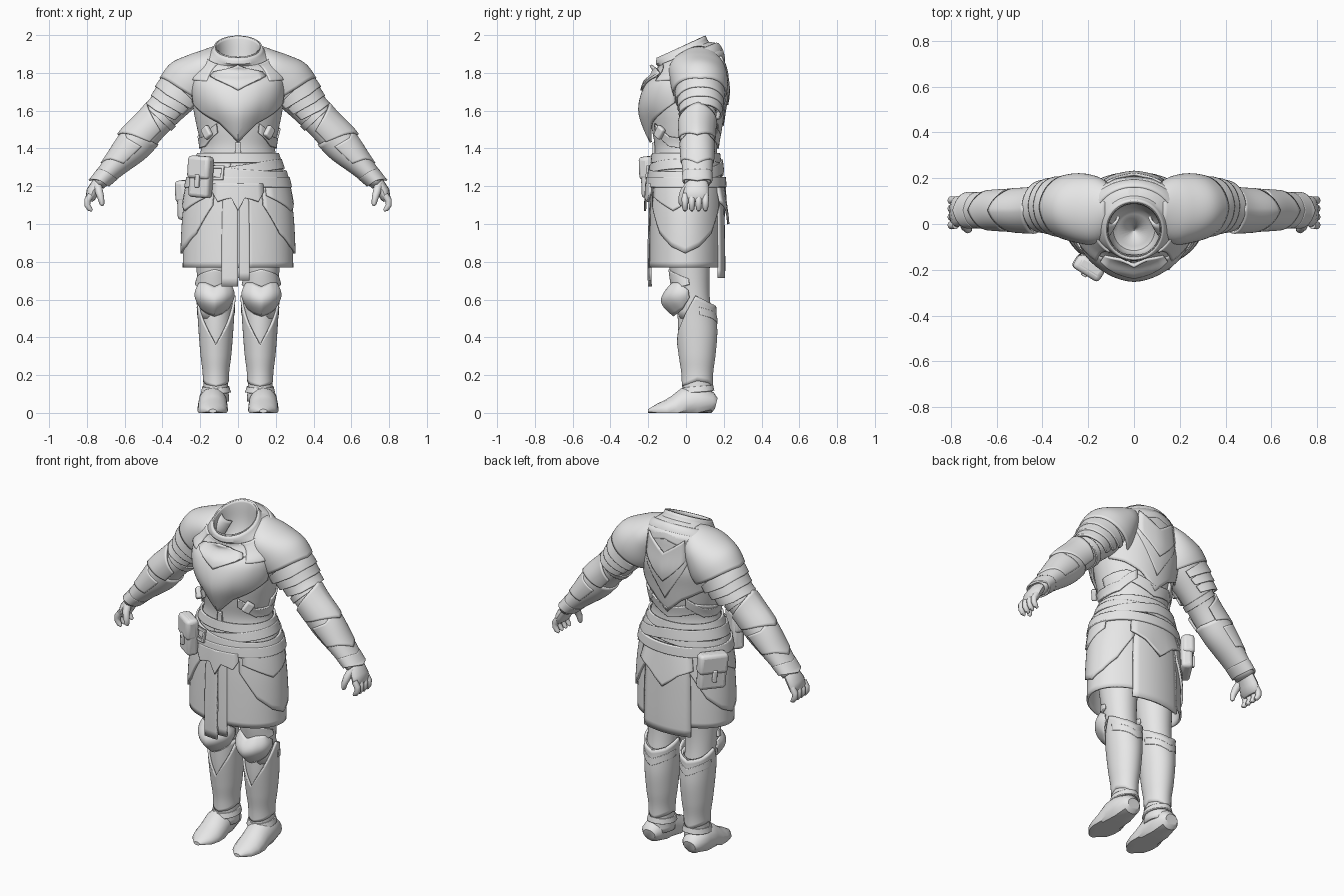
import bpy, bmesh, math
from mathutils import Matrix, Vector

cube = bpy.data.objects.get("Cube")
if cube:
    bpy.data.objects.remove(cube)

steel = bpy.data.materials.new("light_grey")
steel.use_nodes = True
GREY = (0.8, 0.8, 0.8, 1)
steel.diffuse_color = GREY
steel.node_tree.nodes["Principled BSDF"].inputs["Base Color"].default_value = GREY
parts = []


def finish(name, bm, mirror=False, thick=0, bevel=0):
    """Turn a bmesh into an object with its modifiers."""
    mesh = bpy.data.meshes.new(name)
    bm.to_mesh(mesh)
    bm.free()
    ob = bpy.data.objects.new(name, mesh)
    bpy.context.collection.objects.link(ob)
    mesh.materials.append(steel)
    if bevel:
        mod = ob.modifiers.new("bevel", "BEVEL")
        mod.width, mod.segments = bevel, 3
    if thick:
        ob.modifiers.new("thickness", "SOLIDIFY").thickness = thick
    if mirror:
        ob.modifiers.new("mirror", "MIRROR")
    parts.append(ob)
    return ob


def column(cx, *rows):
    """Body of ellipse rings: height, x radius, y radius, y centre, tilt."""
    return [(z, Vector((cx, cy, rx, ry, tilt)))
            for z, rx, ry, cy, tilt in ((*r, 0, 0)[:5] for r in rows)]


def ring_at(body, z):
    """Smooth (Hermite) ring between the given rings."""
    z = min(max(z, body[0][0]), body[-1][0])
    i = max(k for k in range(len(body) - 1) if body[k][0] <= z)
    (za, a), (zb, b) = body[i], body[i + 1]
    zp, p = body[max(i - 1, 0)]
    zq, q = body[min(i + 2, len(body) - 1)]
    h = zb - za
    t = (z - za) / h
    slope_a, slope_b = (b - p) * (h / (zb - zp)), (q - a) * (h / (zq - za))
    blend = t * t * (3 - 2 * t)
    return (a.lerp(b, blend) + slope_a * (t * (1 - t) * (1 - t))
            - slope_b * (t * t * (1 - t)))


def along(values, f):
    """Piecewise linear value of an evenly spaced list, or a constant."""
    if not isinstance(values, (list, tuple)):
        return values
    f *= len(values) - 1
    i = min(int(f), len(values) - 2)
    return values[i] + (values[i + 1] - values[i]) * (f - i)


def shell(name, body, lo, hi, start=-180, end=180, off=0, bulge=0, keel=0, sway=0,
          thick=0.012, mirror=False, mat=None, rows=12):
    """Plate draped on a body; angle 0 = front, 90 = left side.
    Edge lists run from the middle of the plate to its ends."""
    bm = bmesh.new()
    cols = max(8, int((end - start) / 5) // 8 * 8)
    grid = []
    for i in range(cols + 1):
        f = i / cols
        s = abs(2 * f - 1)
        a = math.radians(start + (end - start) * f)
        line = []
        for j in range(rows + 1):
            w = j / rows
            z = along(lo, s) * (1 - w) + along(hi, s) * w + sway * math.sin(a)
            cx, cy, rx, ry, tilt = ring_at(body, z)
            o = along(off, w) + bulge * math.sin(math.pi * w) * (1 - s * s)
            o += keel * max(0, 1 - 2.5 * s)
            y = cy - (ry + o) * math.cos(a)
            line.append(bm.verts.new((cx + (rx + o) * math.sin(a), y, z + tilt * y)))
        grid.append(line)
    for c, d in zip(grid, grid[1:]):
        for j in range(rows):
            bm.faces.new((c[j], d[j], d[j + 1], c[j + 1]))
    bmesh.ops.remove_doubles(bm, verts=bm.verts, dist=0.0004)
    if mat:
        bm.transform(mat)
    return finish(name, bm, mirror, thick)


def tube(name, pts, side, ground=False):
    """Mirrored closed loft through points: x, y, z, thickness, optional side radius."""
    bm = bmesh.new()
    n, loops = 16, []
    for i, p in enumerate(pts):
        centre = Vector(p[:3])
        t = Vector(pts[min(i + 1, len(pts) - 1)][:3]) - Vector(pts[max(i - 1, 0)][:3])
        s = (side - t * side.dot(t) / t.length_squared).normalized()
        up = t.cross(s).normalized()
        loop = []
        for k in range(n):
            a = math.tau * k / n
            v = centre + up * math.cos(a) * p[3] + s * math.sin(a) * p[-1]
            if ground:
                v.z = max(v.z, 0)
            loop.append(bm.verts.new(v))
        loops.append(loop)
    for c, d in zip(loops, loops[1:]):
        for k in range(n):
            bm.faces.new((c[k], c[(k + 1) % n], d[(k + 1) % n], d[k]))
    bm.faces.new(loops[0])
    bm.faces.new(loops[-1])
    bmesh.ops.recalc_face_normals(bm, faces=bm.faces)
    return finish(name, bm, True)


def block(name, loc, size, turn, lean, bevel, mirror=False):
    bm = bmesh.new()
    bmesh.ops.create_cube(bm, size=1)
    rot = Matrix.Rotation(math.radians(turn), 4, 'Z') @ Matrix.Rotation(math.radians(lean), 4, 'Y')
    bm.transform(Matrix.Translation(loc) @ rot @ Matrix.Diagonal((*size, 1)))
    return finish(name, bm, mirror, bevel=bevel)


# Torso and collar
trunk = column(0, (1.28, .235, .175), (1.4, .195, .165), (1.5, .215, .18), (1.6, .235, .195),
               (1.7, .245, .2, .01), (1.78, .24, .19, .01, .1), (1.85, .215, .17, .02, .3),
               (1.89, .18, .155, .01, .4), (1.915, .145, .14, -.02, .42), (1.95, .127, .13, -.025, .45))
neck = column(0, (1.74, .004, .004, -.025, .45), (1.76, .09, .09, -.025, .45), (1.95, .12, .12, -.025, .45))
shell("torso", trunk, 1.28, 1.95, rows=36)
shell("neck_lining", neck, 1.74, 1.95, thick=.004, rows=16)
shell("collar_yoke", trunk, [1.85, 1.8, 1.76, 1.8, 1.83], 1.895, off=(.012, .004))
shell("shoulder_straps", trunk, 1.77, 1.9, 38, 66, off=(.026, .01), mirror=True)

# Chest and back plates
shell("breastplate", trunk, [1.43, 1.53, 1.58, 1.64], [1.77, 1.8, 1.82, 1.76], -72, 72,
      off=.014, bulge=.034, keel=.01, rows=16)
shell("throat_plate", trunk, [1.71, 1.83], [1.92, 1.85], -33, 33, off=(.044, .024), keel=.008)
shell("back_plate", trunk, [1.43, 1.52, 1.57, 1.6], 1.86, 108, 252, off=.01, rows=16)
shell("back_chevron_outer", trunk, [1.52, 1.76], [1.72, 1.84], 145, 215, off=.014, keel=.003)
shell("back_chevron_inner", trunk, [1.63, 1.76], [1.78, 1.84], 150, 210, off=.02, keel=.003)

# Ribcage straps, buckles and belly tab
shell("rib_strap", trunk, [1.4, 1.41, 1.48], [1.45, 1.46, 1.53], 30, 150, off=.012, mirror=True)
shell("waist_sash", trunk, [1.4, 1.45, 1.42], [1.46, 1.51, 1.48], 90, 270, off=.01, sway=.02)
block("strap_buckle", (.165, -.14, 1.485), (.05, .03, .065), 45, 35, .01, mirror=True)
shell("belly_tab", trunk, 1.355, 1.43, -4, 4, off=.012)

# Skirt, tabards and side guards
hips = column(0, (.65, .295, .195), (.77, .293, .198), (.95, .288, .196), (1.1, .275, .192),
              (1.25, .245, .183), (1.39, .2, .167))
shell("skirt", hips, .77, 1.36, 10, 350, rows=20)
shell("front_tabard", hips, .67, 1.2, -17, 0, off=.006)
shell("front_tabard_fold", hips, .7, 1.2, 1, 12, off=.002)
shell("back_tabard", hips, .715, 1.2, 149, 211, off=.01)
shell("back_flap", hips, [1, 1.08, 1.12], 1.22, 145, 215, off=(.035, .016))
shell("hip_guard", hips, [.845, .88, .95, 1.1], 1.22, 28, 150, off=.013, mirror=True)
shell("hip_guard_upper", hips, [1.07, 1.15], 1.23, 32, 110, off=.022, mirror=True)

# Belts
shell("waistband", hips, 1.325, 1.375, off=.012)
shell("main_belt", hips, 1.195, 1.25, off=.028, thick=.02)
shell("slung_belt", hips, [1.23, 1.25, 1.28], [1.29, 1.31, 1.34], off=.022, sway=-.03)
shell("crossed_belt", hips, 1.26, 1.31, off=.016, sway=.035)
shell("belt_ornament", hips, [1.07, 1.16, 1.1, 1.17], 1.215, -28, 28, off=.03)
for z in (1.235, 1.295):
    shell("buckle_bar", hips, z, z + .015, -33, -16, off=.04)
for a in (-33, -19):
    shell("buckle_side", hips, 1.235, 1.31, a, a + 3, off=.04)


# Pouches on the right hip
def pouch(name, loc, turn, width, height):
    front = Matrix.Rotation(math.radians(turn), 3, 'Z') @ Vector((0, -1, 0))
    at, up = Vector(loc), Vector((0, 0, height))
    block(name, at, (width, .065, height), turn, 4, .02)
    block(name + "_flap", at + front * .008 + up * .22, (width + .01, .068, height * .55), turn, 4, .02)
    block(name + "_clasp", at + front * .04 - up * .1, (.025, .02, .07), turn, 4, .006)


pouch("front_pouch", (-.195, -.185, 1.25), -32, .125, .22)
pouch("rear_pouch", (-.26, .125, 1.13), -122, .16, .21)

# Legs and knee guards
leg = column(.124, (.5, .08, .09, .05), (.62, .085, .09, .035), (.75, .095, .105, .02), (1, .115, .13, .01))
shell("thighs", leg, .5, 1, mirror=True)
shell("knee_upper_plate", leg, [.64, .66, .68], [.76, .74, .71], -85, 85, off=(.016, .006), mirror=True)
shell("knee_plate", leg, [.51, .525, .55, .61], [.67, .69, .69, .65], -80, 80,
      off=.012, bulge=.058, keel=.012, mirror=True)

# Boots
boot = column(.117, (.06, .07, .08, .06), (.2, .064, .077, .06), (.3, .074, .088, .06),
              (.42, .082, .098, .058), (.54, .088, .097, .052), (.63, .094, .098, .05))
shell("boot_lining", boot, .06, [.53, .57, .58, .57, .56], mirror=True, rows=20)
shell("greaves", boot, [.14, .15, .17, .16, .14], [.36, .48, .62, .58, .56], off=(.005, .012), mirror=True, rows=20)
shell("calf_band", boot, [.47, .5, .52], [.51, .54, .56], 100, 260, off=.014, mirror=True)
shell("ankle_cuff", boot, [.1, .11, .12], [.13, .14, .15], off=(.012, .006), mirror=True)
shoe = ((.16, .05, .03, .04), (.14, .055, .055, .06), (.06, .06, .085, .074), (0, .05, .084, .077),
        (-.05, .025, .07, .08), (-.1, .01, .06, .08), (-.15, .01, .04, .065), (-.2, .01, .01, .02))
tube("shoes", [(.134, *p) for p in shoe], Vector((1, 0, 0)), ground=True)

# Arms, built upright around the elbow, then swung outward
swing = Matrix.Translation((.45, .06, 1.53)) @ Matrix.Rotation(math.radians(-43.5), 4, 'Y')
arm = column(-.005, (-.43, .04, .068), (-.3, .06, .076), (-.15, .086, .083), (0, .082, .085),
             (.12, .088, .09, .01), (.25, .1, .11, .01), (.36, .1, .12))
cap = column(0, (.05, .09, .1, .015), (.1, .1, .108, .018), (.2, .132, .125, .015), (.3, .144, .143, .01),
             (.4, .106, .143), (.46, .076, .12), (.52, .046, .07, .01))


def arm_plate(name, body, lo, hi, reach=180, **options):
    """Plate centred on the outer side of both arms."""
    shell(name, body, lo, hi, 90 - reach, 90 + reach, mirror=True, mat=swing, **options)


arm_plate("sleeves", arm, -.43, .36, rows=24)
arm_plate("shoulder_cap", cap, [.2, .23, .27], .52, 150, off=(.01, .004), rows=18)
for k in range(3):
    z = .185 - .05 * k
    arm_plate("shoulder_lame", cap, [z - .035, z - .025, z + .01], z + .05, 130, off=(.012, 0))
arm_plate("arm_strap", arm, .04, .075, off=.008)

# Forearm guards
arm_plate("vambrace", arm, [-.42, -.39, -.4], [-.02, -.08, -.06], off=(.005, .008), rows=16)
arm_plate("elbow_plate", arm, [-.17, -.12, -.08], [.06, .03, 0], 120, off=(.014, .018), keel=.008)
arm_plate("forearm_plate", arm, [-.34, -.29, -.26], [-.12, -.15, -.13], 110, off=.011)
arm_plate("wrist_cuff", arm, [-.45, -.41, -.4], [-.38, -.35, -.34], off=(.01, .007))

# Hands
across = Vector((0, 1, 0))
tube("palms", [(.71, .06, 1.25, .03, .05), (.745, .06, 1.21, .033, .06), (.77, .055, 1.17, .034, .068),
               (.782, .052, 1.135, .026, .066), (.785, .052, 1.12, .014, .05)], across)
finger = ((.778, 1.155, .017), (.797, 1.125, .018), (.798, 1.1, .016), (.785, 1.08, .014), (.772, 1.07, .006))
for k in range(4):
    tube("fingers", [(x, .036 * k - .005, z, r) for x, z, r in finger], across)
tube("thumbs", [(.745, .02, 1.21, .022), (.735, -.012, 1.17, .021), (.725, -.024, 1.135, .017),
                (.72, -.025, 1.105, .013), (.718, -.024, 1.095, .005)], across)

# Smooth surfaces with crisp plate edges
bpy.ops.object.select_all(action='DESELECT')
for ob in parts:
    ob.select_set(True)
bpy.context.view_layer.objects.active = parts[0]
bpy.ops.object.shade_smooth_by_angle(angle=math.radians(35))
